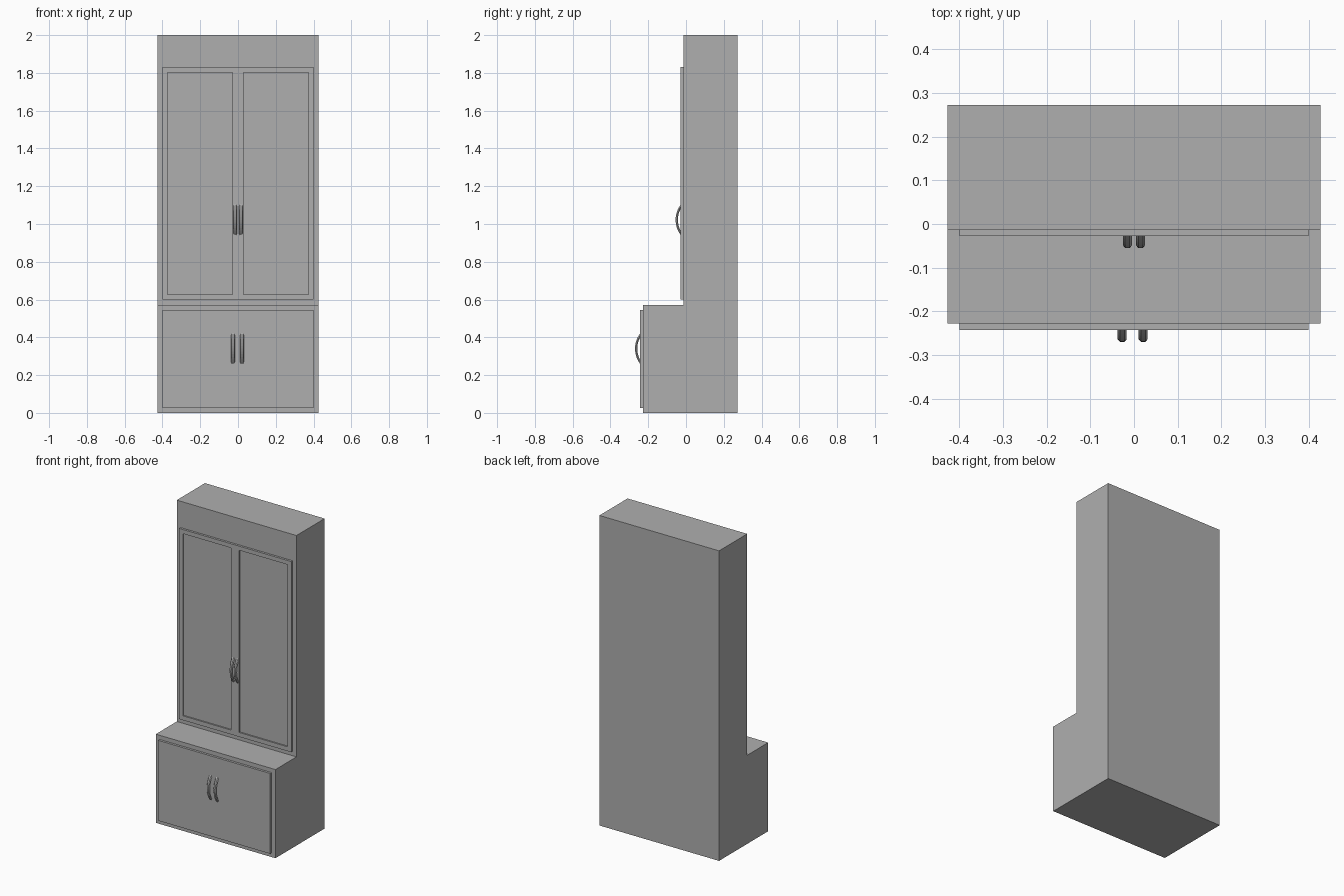
import bpy, bmesh, math

if "Cube" in bpy.data.objects:
    bpy.data.objects.remove(bpy.data.objects["Cube"])

grey = bpy.data.materials.new("dark_grey")
grey.diffuse_color = (0.43, 0.43, 0.43, 1)
grey.use_nodes = True
grey.node_tree.nodes["Principled BSDF"].inputs["Base Color"].default_value = grey.diffuse_color


def finish(name, bm):
    bmesh.ops.recalc_face_normals(bm, faces=bm.faces)
    mesh = bpy.data.meshes.new(name)
    bm.to_mesh(mesh)
    bm.free()
    mesh.materials.append(grey)
    ob = bpy.data.objects.new(name, mesh)
    bpy.context.collection.objects.link(ob)
    return ob


def box(name, x0, x1, y0, y1, z0, z1):
    bm = bmesh.new()
    bmesh.ops.create_cube(bm, size=1)
    for v in bm.verts:
        v.co = ((x0 + x1) / 2 + v.co.x * (x1 - x0),
                (y0 + y1) / 2 + v.co.y * (y1 - y0),
                (z0 + z1) / 2 + v.co.z * (z1 - z0))
    return finish(name, bm)


# Cabinet body: stepped side profile extruded across the width
bm = bmesh.new()
profile = [(-0.228, 0), (0.273, 0), (0.273, 2), (-0.014, 2), (-0.014, 0.572), (-0.228, 0.572)]
face = bm.faces.new([bm.verts.new((-0.427, y, z)) for y, z in profile])
ext = bmesh.ops.extrude_face_region(bm, geom=[face])
bmesh.ops.translate(bm, vec=(0.854, 0, 0),
                    verts=[g for g in ext["geom"] if isinstance(g, bmesh.types.BMVert)])
finish("cabinet_body", bm)

# Lower door slab
box("lower_door", -0.4, 0.4, -0.243, -0.227, 0.027, 0.545)

# Upper door frame: grid of cells with the two panel cells recessed
bm = bmesh.new()
xs = [-0.4, -0.374, -0.03, 0.028, 0.372, 0.4]
zs = [0.6, 0.628, 1.803, 1.83]
front, back = -0.028, -0.013
grid = [[bm.verts.new((x, front, z)) for x in xs] for z in zs]
panels = []
for j in range(3):
    for i in range(5):
        f = bm.faces.new((grid[j][i], grid[j][i + 1], grid[j + 1][i + 1], grid[j + 1][i]))
        if j == 1 and i in (1, 3):
            panels.append(f)
rim = bmesh.ops.extrude_edge_only(bm, edges=[e for e in bm.edges if e.is_boundary])
for g in rim["geom"]:
    if isinstance(g, bmesh.types.BMVert):
        g.co.y = back
for f in panels:
    new = bmesh.ops.extrude_face_region(bm, geom=[f])
    for g in new["geom"]:
        if isinstance(g, bmesh.types.BMVert):
            g.co.y += 0.009
    bm.faces.remove(f)
# merge the flat frame cells into clean faces
bmesh.ops.dissolve_limit(bm, angle_limit=0.01, verts=bm.verts, edges=bm.edges)
finish("upper_doors", bm)


# Bowed handles: six-sided section swept along an arc
def handle(name, x, y, z):
    bm = bmesh.new()
    half, bow, steps, sides = 0.082, 0.028, 12, 6
    radius = (half ** 2 + bow ** 2) / (2 * bow)
    sweep = math.asin(half / radius)
    rings = []
    for i in range(steps + 1):
        a = sweep * (2 * i / steps - 1)
        ring = []
        for k in range(sides):
            b = math.tau * k / sides
            r = radius - 0.006 + 0.007 * math.sin(b)
            ring.append(bm.verts.new((x + 0.0103 * math.cos(b),
                                      y - r * math.cos(a) + radius - bow,
                                      z + r * math.sin(a))))
        rings.append(ring)
    for r0, r1 in zip(rings, rings[1:]):
        for k in range(sides):
            n = (k + 1) % sides
            bm.faces.new((r0[k], r0[n], r1[n], r1[k]))
    bm.faces.new(rings[0])
    bm.faces.new(rings[-1])
    finish(name, bm)


handle("upper_handle_left", -0.015, -0.027, 1.022)
handle("upper_handle_right", 0.015, -0.027, 1.022)
handle("lower_handle_left", -0.027, -0.242, 0.34)
handle("lower_handle_right", 0.021, -0.242, 0.34)
